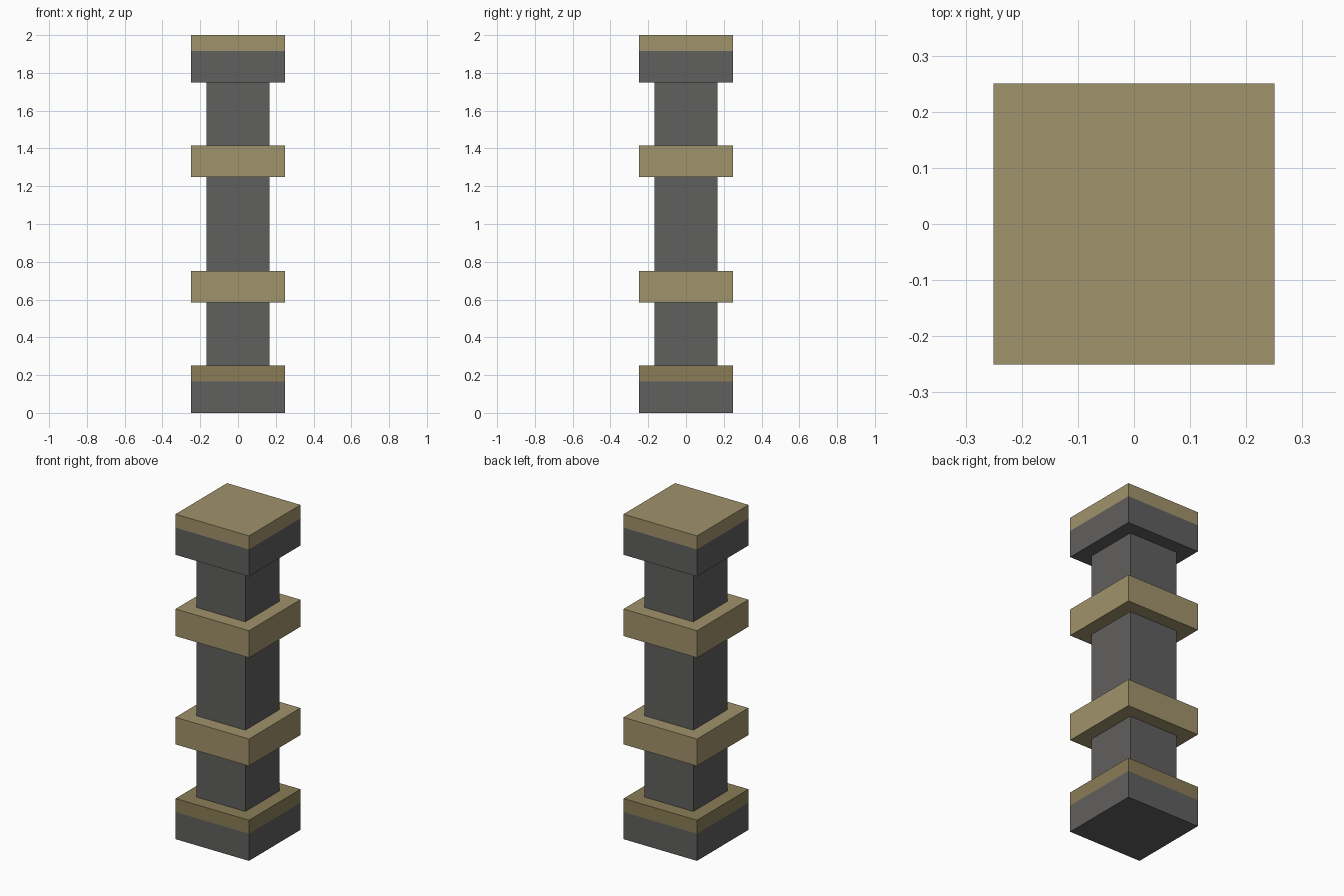
import bpy

if "Cube" in bpy.data.objects:
    bpy.data.objects.remove(bpy.data.objects["Cube"])

U = 1 / 12  # the pillar is laid out on a grid of 24 units in height


def material(name, color):
    mat = bpy.data.materials.new(name)
    mat.diffuse_color = (*color, 1)
    mat.use_nodes = True
    mat.node_tree.nodes["Principled BSDF"].inputs["Base Color"].default_value = mat.diffuse_color
    return mat


STONE = material("dark_stone", (0.118, 0.116, 0.114))
GOLD = material("gold", (0.352, 0.292, 0.147))
OLD_GOLD = material("dull_gold", (0.254, 0.202, 0.095))


def block(name, width, bottom, top, mat):
    """Square block centred on the axis; sizes in grid units."""
    bpy.ops.mesh.primitive_cube_add(size=1, location=(0, 0, (bottom + top) / 2 * U))
    obj = bpy.context.object
    obj.name = name
    obj.scale = (width * U, width * U, (top - bottom) * U)
    bpy.ops.object.transform_apply(location=False, rotation=False, scale=True)
    obj.data.materials.append(mat)


# Base with its trim
block("base", 6, 0, 2, STONE)
block("base_trim", 6, 2, 3, OLD_GOLD)

# Square shaft
block("shaft", 4, 3, 21, STONE)

# Two bands around the shaft
for label, bottom in (("lower", 7), ("upper", 15)):
    block(f"{label}_band", 6, bottom, bottom + 2, GOLD)

# Capital with its trim
block("capital", 6, 21, 23, STONE)
block("capital_trim", 6, 23, 24, GOLD)
